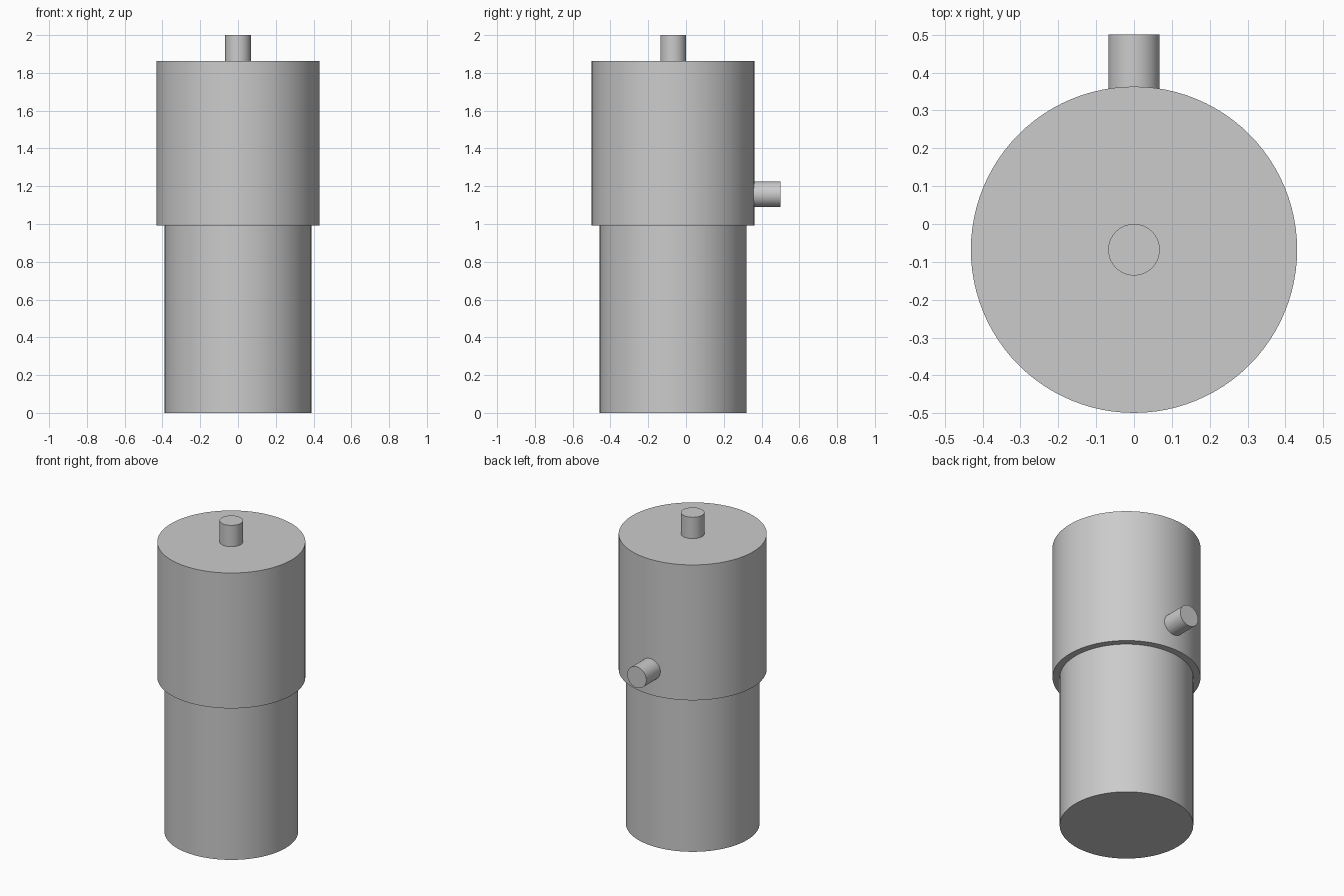
import bpy
import math

cube = bpy.data.objects.get("Cube")
if cube:
    bpy.data.objects.remove(cube, do_unlink=True)

GREY = (0.6, 0.6, 0.6, 1.0)
grey = bpy.data.materials.new("plain grey")
grey.use_nodes = True
grey.diffuse_color = GREY
grey.node_tree.nodes["Principled BSDF"].inputs["Base Color"].default_value = GREY

AXIS_Y = -0.068  # the body sits forward of centre to make room for the side pipe


def cylinder(name, radius, length, centre, tilt=0.0):
    bpy.ops.mesh.primitive_cylinder_add(
        vertices=96, radius=radius, depth=length,
        location=centre, rotation=(tilt, 0, 0))
    part = bpy.context.object
    part.name = name
    part.data.materials.append(grey)
    bpy.ops.object.shade_smooth_by_angle(angle=math.radians(30))
    return part


def upright(name, radius, bottom, top):
    return cylinder(name, radius, top - bottom, (0, AXIS_Y, (bottom + top) / 2))


# Stacked body: lower housing, wider upper housing, top spigot
upright("lower_housing", 0.389, 0.0, 0.993)
upright("upper_housing", 0.431, 0.993, 1.863)
upright("top_spigot", 0.068, 1.863, 2.0)

# Short pipe leaving the back of the upper housing
start, end = 0.33, 0.5
cylinder("back_pipe", 0.068, end - start, (0, (start + end) / 2, 1.157), math.pi / 2)
